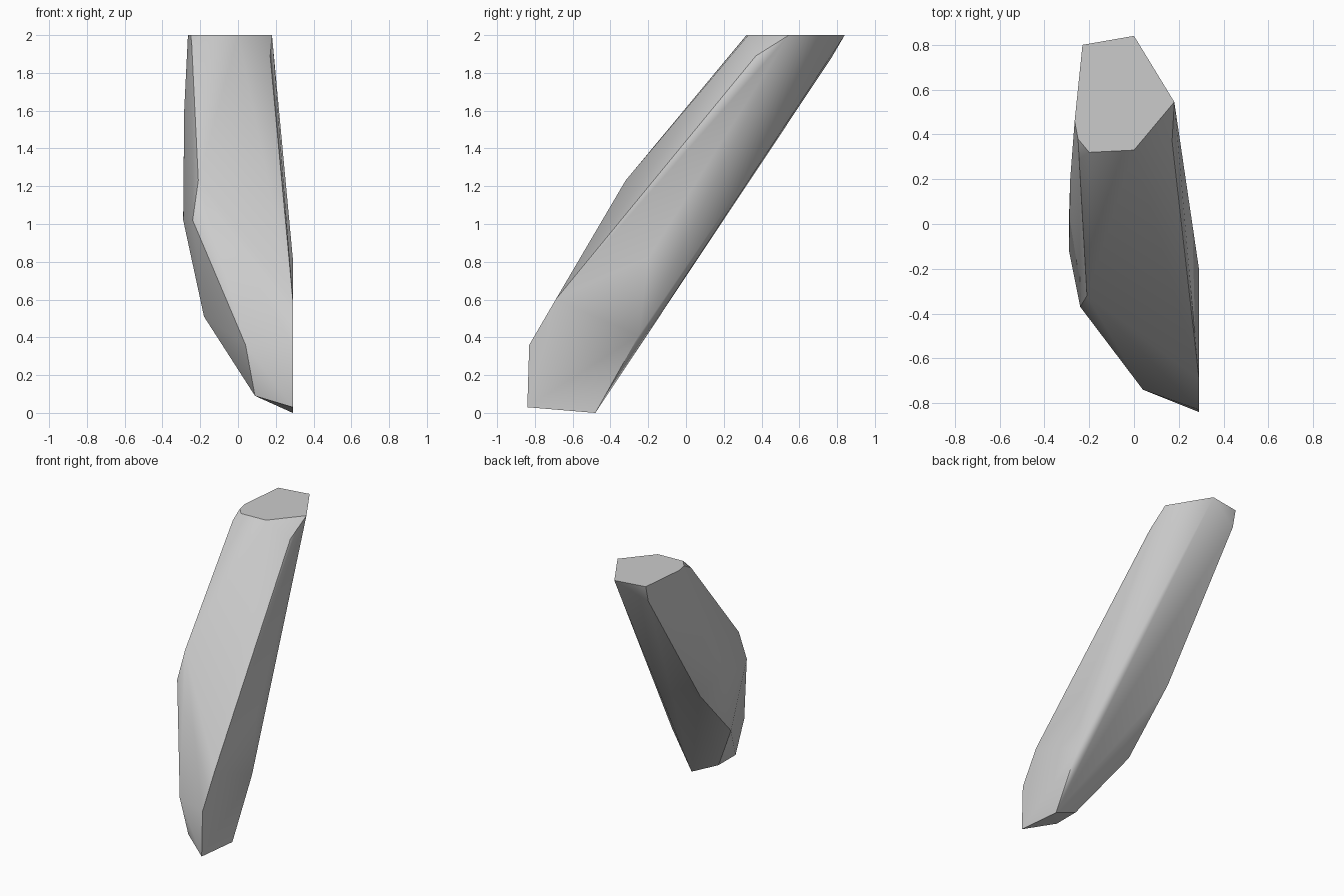
import bpy
import bmesh
import math

default_cube = bpy.data.objects.get("Cube")
if default_cube:
    bpy.data.objects.remove(default_cube, do_unlink=True)


def make_material(name, level):
    """One plain grey material, shown alike in the viewport and renders."""
    material = bpy.data.materials.new(name)
    material.use_nodes = True
    colour = (level, level, level, 1)
    material.diffuse_color = colour
    shader = material.node_tree.nodes["Principled BSDF"]
    shader.inputs["Base Color"].default_value = colour
    return material


def convex_shard(name, rings, material, crease_angle):
    """Wrap a faceted convex skin around groups of corner points."""
    mesh = bpy.data.meshes.new(name)
    shard = bpy.data.objects.new(name, mesh)
    bpy.context.collection.objects.link(shard)
    bm = bmesh.new()
    for ring in rings:
        for corner in ring:
            bm.verts.new(corner)
    hull = bmesh.ops.convex_hull(bm, input=bm.verts[:])
    unused = set(hull["geom_interior"]) | set(hull["geom_unused"])
    loose = [item for item in unused if isinstance(item, bmesh.types.BMVert)]
    bmesh.ops.delete(bm, geom=loose, context="VERTS")
    # merge the coplanar triangles of the cut ends and the flat side
    bmesh.ops.dissolve_limit(bm, angle_limit=math.radians(1),
                             verts=bm.verts[:], edges=bm.edges[:])
    bmesh.ops.recalc_face_normals(bm, faces=bm.faces[:])
    bm.to_mesh(mesh)
    bm.free()
    mesh.materials.append(material)
    bpy.ops.object.select_all(action="DESELECT")
    bpy.context.view_layer.objects.active = shard
    shard.select_set(True)
    bpy.ops.object.shade_smooth_by_angle(angle=crease_angle)
    return shard


# slanted foot
foot = [(.29, -.84, .03), (.29, -.48, 0), (.09, -.51, .09), (.09, -.71, .09)]
# flat lower side and the chamfered front corner
lower_side = [(.29, -.83, .36), (.04, -.74, .36), (.29, -.69, .6),
              (.29, -.25, .41), (.29, -.2, .82)]
# swelling middle
middle = [(-.18, -.27, .51), (-.2, .12, .92), (-.24, -.37, 1.02),
          (-.29, -.12, 1.02), (-.29, .04, 1.05), (-.21, -.32, 1.23)]
# taper towards the cut
shoulder = [(-.285, .2, 1.6), (-.23, .77, 1.88), (.17, .37, 1.89),
            (-.245, .29, 1.95)]
# level cut at the top
top_outline = [(-.23, .8), (0, .84), (.18, .545), (0, .33),
               (-.2, .32), (-.25, .38), (-.265, .46)]
top_cut = [(x, y, 2) for x, y in top_outline]

stone_grey = make_material("stone grey", .6)
convex_shard("stone_shard", [foot, lower_side, middle, shoulder, top_cut],
             stone_grey, math.radians(30))
